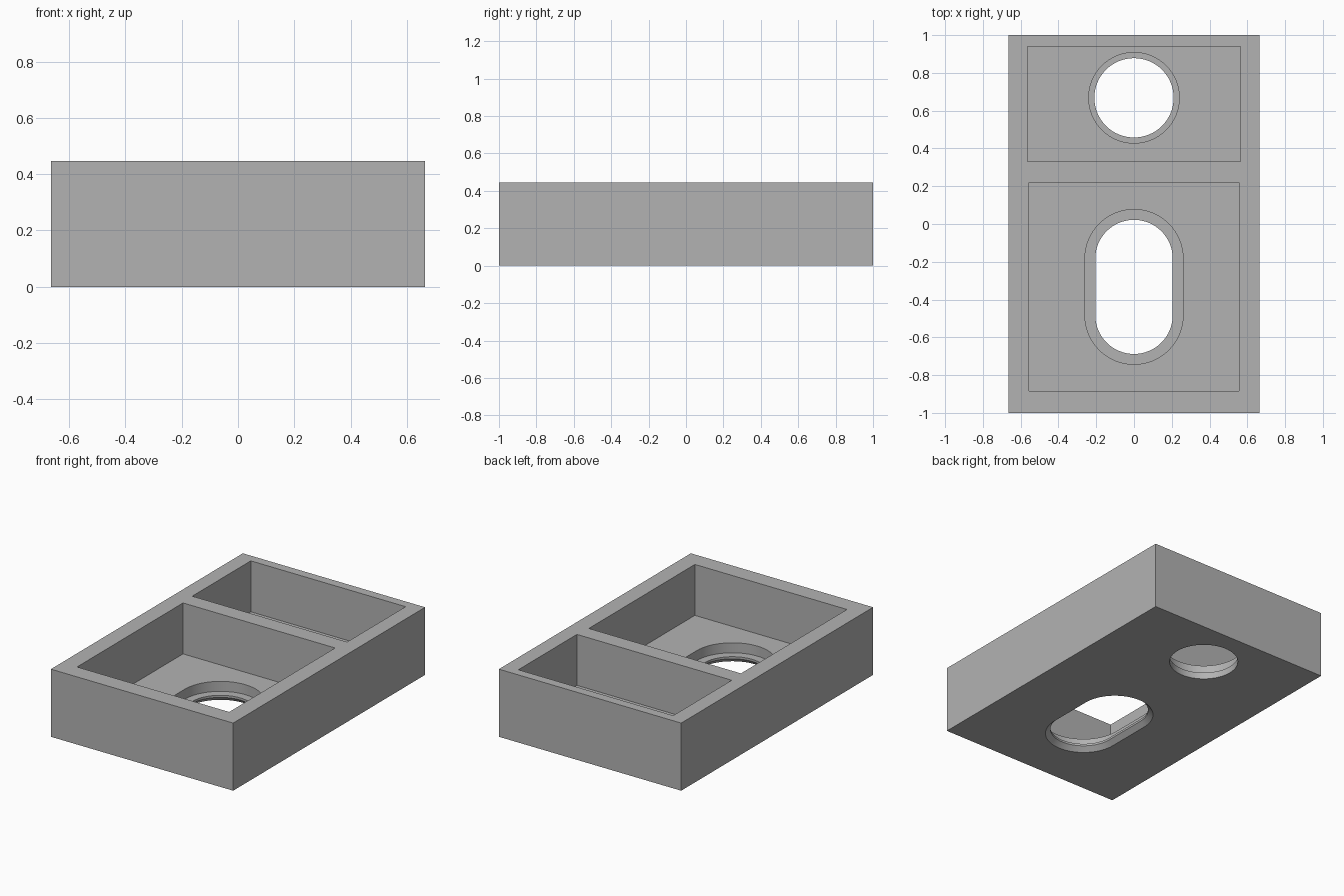
import bpy
import bmesh
from math import pi, sin, cos, radians

cube = bpy.data.objects.get("Cube")
if cube:
    bpy.data.objects.remove(cube, do_unlink=True)

HEIGHT = 0.446
FLOOR = 0.11      # thickness of the tray floor
LEDGE = 0.044     # height of the step inside each hole
ARC = 32          # segments per half circle

grey = bpy.data.materials.new("plain grey")
grey.use_nodes = True
colour = (0.45, 0.45, 0.45, 1)
grey.diffuse_color = colour
grey.node_tree.nodes["Principled BSDF"].inputs["Base Color"].default_value = colour


def add_object(name, bm):
    bmesh.ops.remove_doubles(bm, verts=bm.verts, dist=1e-5)
    bmesh.ops.recalc_face_normals(bm, faces=bm.faces)
    mesh = bpy.data.meshes.new(name)
    bm.to_mesh(mesh)
    bm.free()
    mesh.materials.append(grey)
    obj = bpy.data.objects.new(name, mesh)
    bpy.context.collection.objects.link(obj)
    return obj


def box(name, x0, x1, y0, y1, z0, z1):
    bm = bmesh.new()
    bmesh.ops.create_cube(bm, size=1)
    for v in bm.verts:
        v.co.x = x1 if v.co.x > 0 else x0
        v.co.y = y1 if v.co.y > 0 else y0
        v.co.z = z1 if v.co.z > 0 else z0
    return add_object(name, bm)


def stepped_slot(name, y, half_straight, steps):
    """Round-ended solid lofted through (radius, height) steps."""
    bm = bmesh.new()
    rings = []
    for r, z in steps:
        ring = []
        for side in (0, 1):
            offset = half_straight * (1 - 2 * side)
            # a plain circle shares the joints between its two arcs
            count = ARC + 1 if half_straight else ARC
            for i in range(count):
                a = pi * (side + i / ARC)
                ring.append(bm.verts.new((r * cos(a), y + offset + r * sin(a), z)))
        rings.append(ring)
    for low, high in zip(rings, rings[1:]):
        for i in range(len(low)):
            j = (i + 1) % len(low)
            bm.faces.new((low[i], low[j], high[j], high[i]))
    bm.faces.new(rings[0][::-1])
    bm.faces.new(rings[-1])
    return add_object(name, bm)


# Solid block
tray = box("tray", -0.665, 0.665, -1, 1, 0, HEIGHT)

# Two pockets, a counterbored round hole, and a slot chamfered underneath
above = FLOOR + 0.1
cutters = [
    box("large_pocket", -0.555, 0.555, -0.885, 0.22, FLOOR, HEIGHT + 0.1),
    box("small_pocket", -0.565, 0.565, 0.33, 0.94, FLOOR, HEIGHT + 0.1),
    stepped_slot("round_hole", 0.668, 0,
                 [(0.21, -0.05), (0.21, LEDGE), (0.24, LEDGE), (0.24, above)]),
    stepped_slot("long_slot", -0.333, 0.15,
                 [(0.265, -0.03), (0.205, 0.03), (0.205, LEDGE),
                  (0.26, LEDGE), (0.26, above)]),
]

bpy.ops.object.select_all(action='DESELECT')
bpy.context.view_layer.objects.active = tray
tray.select_set(True)
for cutter in cutters:
    cutter.hide_render = True
    mod = tray.modifiers.new(cutter.name, 'BOOLEAN')
    mod.operation = 'DIFFERENCE'
    mod.solver = 'EXACT'
    mod.object = cutter
    bpy.ops.object.modifier_apply(modifier=mod.name)
    bpy.data.objects.remove(cutter, do_unlink=True)

bpy.ops.object.shade_smooth_by_angle(angle=radians(25))
